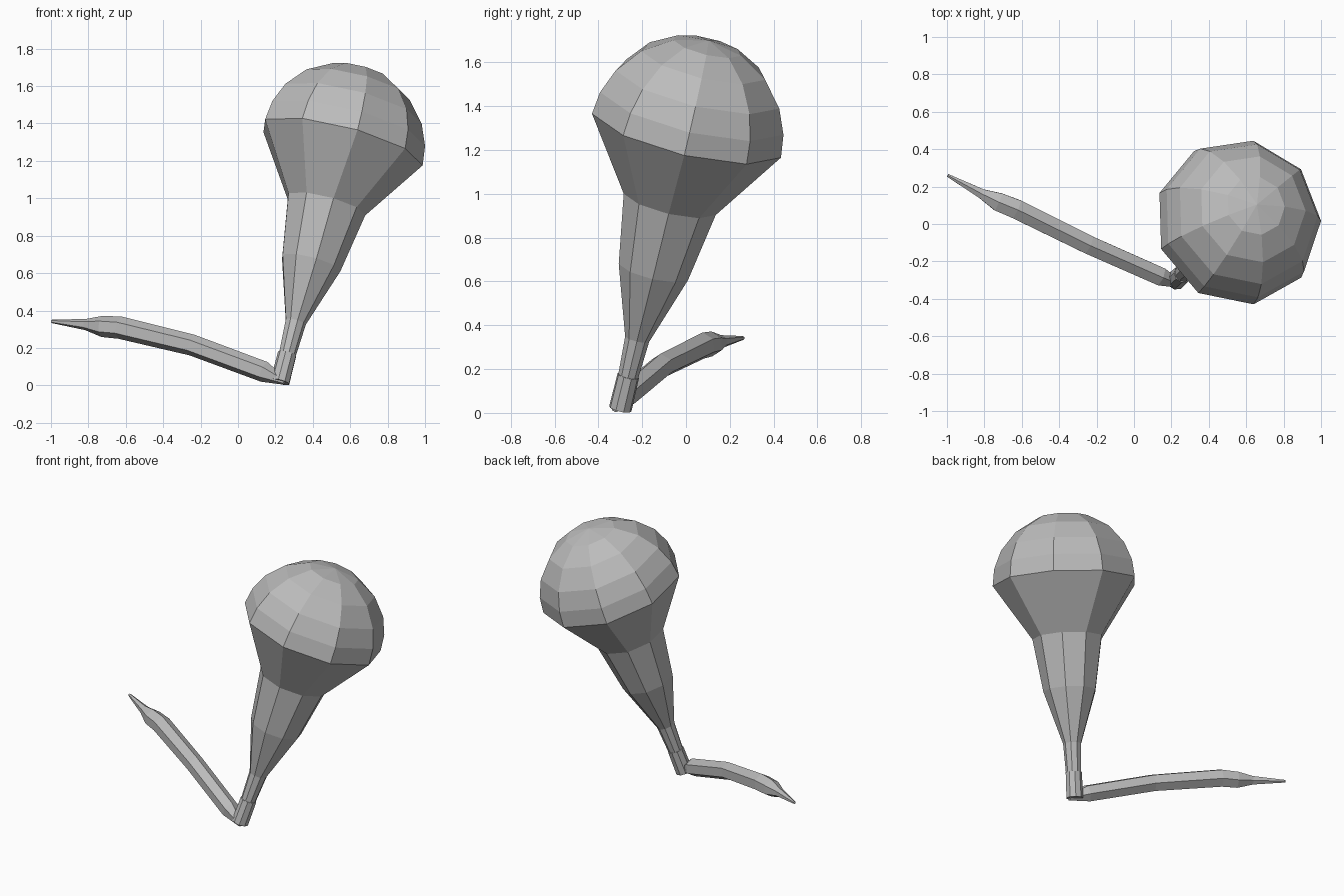
import bpy
import bmesh
import math
from mathutils import Vector

cube = bpy.data.objects.get("Cube")
if cube:
    bpy.data.objects.remove(cube, do_unlink=True)

grey = bpy.data.materials.new("clay_grey")
grey.use_nodes = True
COLOUR = (0.5, 0.5, 0.5, 1)
grey.diffuse_color = COLOUR
grey.node_tree.nodes["Principled BSDF"].inputs["Base Color"].default_value = COLOUR


def loft(name, rings, sides, up, turn=0.0):
    """Skin a closed tube through (centre, direction, radius) rings."""
    bm = bmesh.new()
    loops = []
    for centre, direction, radius in rings:
        d = direction.normalized()
        u = (up - d * up.dot(d)).normalized()
        v = d.cross(u)
        loop = []
        for i in range(sides):
            a = turn + math.tau * i / sides
            loop.append(bm.verts.new(centre + radius * (u * math.cos(a) + v * math.sin(a))))
        loops.append(loop)
    for lo, hi in zip(loops, loops[1:]):
        for i in range(sides):
            j = (i + 1) % sides
            bm.faces.new((lo[i], lo[j], hi[j], hi[i]))
    bm.faces.new(loops[0][::-1])
    bm.faces.new(loops[-1])
    bmesh.ops.remove_doubles(bm, verts=bm.verts, dist=0.0005)
    bmesh.ops.recalc_face_normals(bm, faces=bm.faces)
    mesh = bpy.data.meshes.new(name)
    bm.to_mesh(mesh)
    bm.free()
    mesh.materials.append(grey)
    obj = bpy.data.objects.new(name, mesh)
    bpy.context.collection.objects.link(obj)
    return obj


# Leaning axis shared by the stem and the bulb
base = Vector((0.225, -0.30, 0.018))
axis = Vector((0.243, 0.227, 0.945)).normalized()
X = Vector((1, 0, 0))


def along(profile):
    return [(base + axis * t, axis, r) for t, r in profile]


# Bulb: slender neck flaring to a domed head
EQUATOR, RADIUS = 1.343, 0.45
neck = [(0.14, 0.046), (0.34, 0.057), (0.67, 0.165), (1.0, 0.219)]
dome = [(EQUATOR + 0.98 * RADIUS * math.sin(math.radians(a)),
         RADIUS * math.cos(math.radians(a))) for a in (0, 14, 30, 49, 69, 90)]
loft("bulb", along(neck + dome), 9, X, 0.03)

# Short stem the neck sits in
loft("stem", along([(0, 0.053), (0.16, 0.051)]), 9, X, math.pi / 9)

# Side leaf: six-sided tube that ends in a thin tip
path = [
    ((0.25, -0.325, 0.02), 0.018),
    ((0.14, -0.28, 0.072), 0.056),
    ((-0.245, -0.11, 0.215), 0.057),
    ((-0.63, 0.08, 0.308), 0.06),
    ((-0.725, 0.118, 0.315), 0.057),
    ((-0.815, 0.162, 0.325), 0.03),
    ((-0.996, 0.26, 0.342), 0.009),
]
points = [Vector(p) for p, _ in path]
leaf = []
for i, (_, r) in enumerate(path):
    before = points[max(i - 1, 0)]
    after = points[min(i + 1, len(points) - 1)]
    leaf.append((points[i], after - before, r))
loft("leaf", leaf, 6, Vector((0, 0, 1)))
